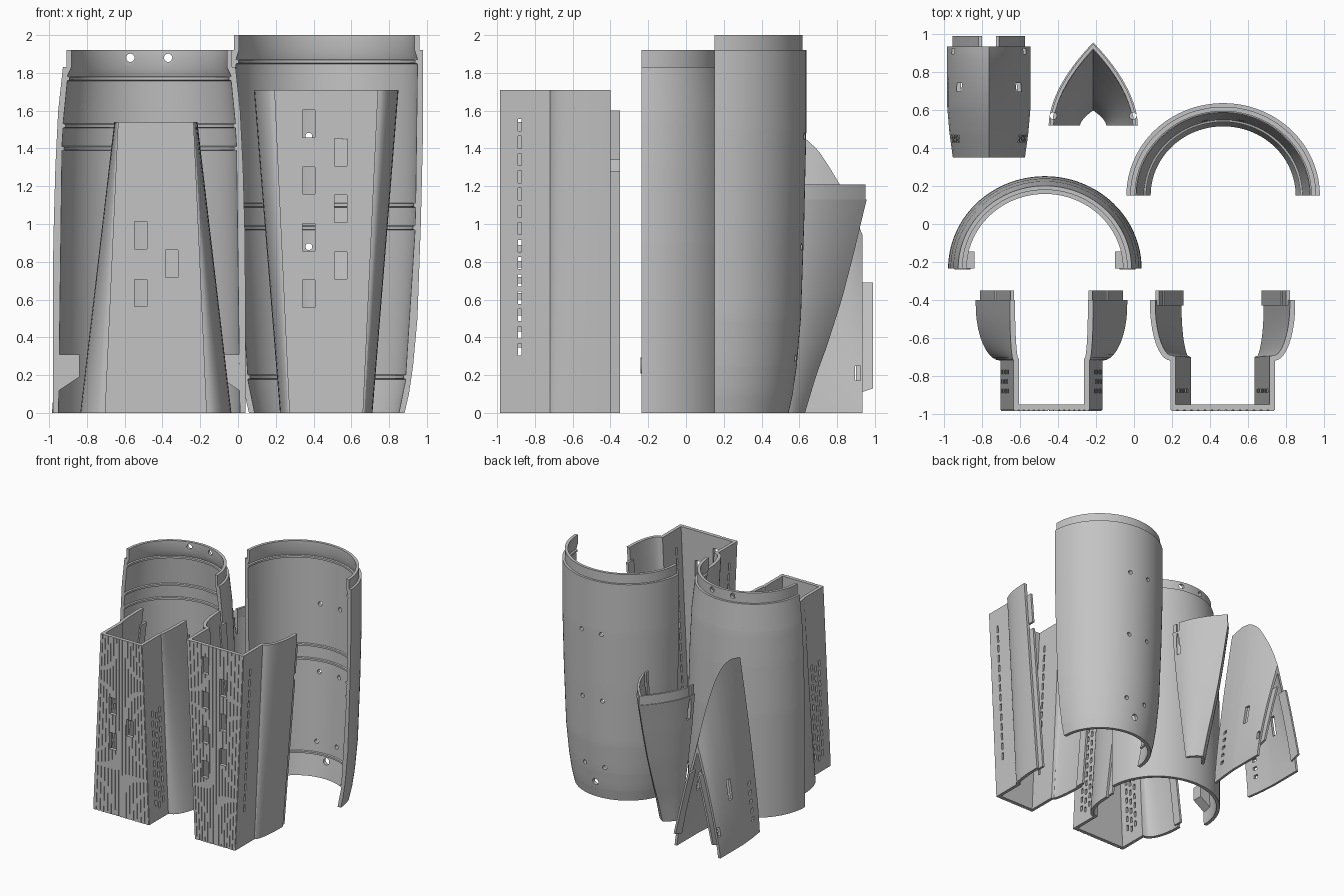
import bpy, bmesh, math
from mathutils import Matrix, Vector

old = bpy.data.objects.get("Cube")
if old:
    bpy.data.objects.remove(old, do_unlink=True)

grey = bpy.data.materials.new("plain grey")
grey.use_nodes = True
grey.diffuse_color = (0.55, 0.55, 0.55, 1)
grey.node_tree.nodes["Principled BSDF"].inputs["Base Color"].default_value = (0.55, 0.55, 0.55, 1)


def finish(name, bm, smooth=True):
    bmesh.ops.recalc_face_normals(bm, faces=bm.faces)
    mesh = bpy.data.meshes.new(name)
    bm.to_mesh(mesh)
    bm.free()
    mesh.materials.append(grey)
    ob = bpy.data.objects.new(name, mesh)
    bpy.context.collection.objects.link(ob)
    return ob


def smooth(ob):
    bpy.ops.object.select_all(action='DESELECT')
    ob.select_set(True)
    bpy.context.view_layer.objects.active = ob
    bpy.ops.object.shade_smooth_by_angle(angle=math.radians(28))


def add_loft(bm, rings):
    """Skin closed rings of points and cap both ends."""
    vs = [[bm.verts.new(p) for p in ring] for ring in rings]
    n = len(vs[0])
    for a, b in zip(vs, vs[1:]):
        for i in range(n):
            j = (i + 1) % n
            bm.faces.new((a[i], a[j], b[j], b[i]))
    # caps as strips, since each ring is an outer line and its inner offset
    for ring in (vs[0], vs[-1]):
        for i in range(n // 2 - 1):
            bm.faces.new((ring[i], ring[i + 1], ring[n - 2 - i], ring[n - 1 - i]))


def shell(line, t):
    """Close an open 2D line with its mitred offset; the line runs clockwise around its inside."""
    pts = [Vector(p) for p in line]
    inner = []
    for i, p in enumerate(pts):
        d1 = (p - pts[max(i - 1, 0)])
        d2 = (pts[min(i + 1, len(pts) - 1)] - p)
        d1, d2 = (d1 if i else d2).normalized(), (d2 if i < len(pts) - 1 else d1).normalized()
        n1, n2 = Vector((d1.y, -d1.x)), Vector((d2.y, -d2.x))
        m = (n1 + n2).normalized()
        inner.append(p + m * t / max(m.dot(n1), 0.5))
    return pts + inner[::-1]


def lerp(table, z):
    for (a, va), (b, vb) in zip(table, table[1:]):
        if z <= b:
            return va + (vb - va) * max(z - a, 0) / (b - a)
    return table[-1][1]


def add_box(bm, c, s):
    bmesh.ops.create_cube(bm, size=1, matrix=Matrix.Translation(c) @ Matrix.Diagonal((*s, 1)))


def add_rod(bm, c, r, length, axis='Y'):
    rot = Matrix.Rotation(math.pi / 2, 4, 'X') if axis == 'Y' else Matrix.Identity(4)
    bmesh.ops.create_cone(bm, cap_ends=True, segments=20, radius1=r, radius2=r, depth=length,
                          matrix=Matrix.Translation(c) @ rot)


def cut(ob, boxes=(), rods=()):
    bm = bmesh.new()
    for c, s in boxes:
        add_box(bm, c, s)
    for args in rods:
        add_rod(bm, *args)
    tool = finish("cutter", bm)
    tool.hide_render = True
    mod = ob.modifiers.new("cut", 'BOOLEAN')
    mod.object, mod.operation, mod.solver = tool, 'DIFFERENCE', 'EXACT'
    bpy.context.view_layer.objects.active = ob
    bpy.ops.object.modifier_apply(modifier=mod.name)
    bpy.data.objects.remove(tool, do_unlink=True)


# Half-round hull shells with collars and inner ribs
def hull(name, cx, cy, table, neck, collar, top, ribs):
    zs = sorted({z for z, _ in table} | {neck * i / 24 for i in range(25)})
    outer = [(lerp(table, z), z) for z in zs] + [(collar, neck), (collar, top)]
    inner = [(lerp(table, 0) - 0.03, 0)]
    for z in ribs:
        r = lerp(table, z) - 0.03
        inner += [(r, z - 0.012), (r - 0.012, z - 0.008), (r - 0.012, z + 0.008), (r, z + 0.012)]
    inner += [(collar - 0.025, neck), (collar - 0.025, top)]
    prof = outer + inner[::-1]
    bm = bmesh.new()
    vs = []
    for k in range(65):
        a = math.pi * k / 64
        vs.append([bm.verts.new((cx + r * math.cos(a), cy + 0.955 * r * math.sin(a), z)) for r, z in prof])
    n = len(prof)
    for a, b in zip(vs, vs[1:]):
        for i in range(n):
            j = (i + 1) % n
            bm.faces.new((a[i], a[j], b[j], b[i]))
    bm.faces.new(vs[0])
    bm.faces.new(vs[-1])
    return finish(name, bm)


upper = hull("upper_hull_half", -0.47, -0.235,
             [(0, 0.51), (0.9, 0.508), (1.3, 0.497), (1.6, 0.482), (1.83, 0.457)],
             1.83, 0.437, 1.92, (1.40, 1.52, 1.77))
cut(upper, rods=[((x, 0.15, 1.88), 0.022, 0.4) for x in (-0.57, -0.37)])
lower = hull("lower_hull_half", 0.47, 0.15,
             [(0, 0.412), (0.1, 0.435), (0.25, 0.457), (0.5, 0.48), (1.0, 0.498), (1.5, 0.51), (1.92, 0.51)],
             1.92, 0.49, 2.0, (0.19, 0.98, 1.10, 1.86))
cut(lower, rods=[((x, 0.55, z), 0.018, 0.4) for x in (0.375, 0.565) for z in (0.29, 0.88, 1.465)]
    + [((0.47, 0.55, 0.14), 0.028, 0.4)])
for ob in (upper, lower):
    smooth(ob)

# Mounting brackets at the foot of the upper hull
for side, label in ((-1, "right"), (1, "left")):
    bm = bmesh.new()
    shape = [(0.49, 0.11), (0.37, 0.19), (0.37, 0.31), (0.49, 0.31)]
    front = [bm.verts.new((-0.47 + side * x, -0.234, z)) for x, z in shape]
    face = bm.faces.new(front)
    ext = bmesh.ops.extrude_face_region(bm, geom=[face])
    moved = [v for v in ext["geom"] if isinstance(v, bmesh.types.BMVert)]
    bmesh.ops.translate(bm, verts=moved, vec=(0, 0.09, 0))
    add_rod(bm, (-0.47 + side * 0.435, -0.236, 0.25), 0.042, 0.008)
    finish(label + "_bracket", bm)


# Channel-shaped front housings with flared rear edges
def housing(name, cx, height, plate, flare, collar, tabs):
    zs = [height * i / 16 for i in range(17)]

    def section(z, inset=0.0):
        p, f = lerp(plate, z) - inset, lerp(flare, z) - inset
        half = [(f, -0.40)]
        for i in range(1, 11):
            a = math.pi / 2 * i / 10
            half.append((p + (f - p) * math.cos(a), -0.42 - 0.30 * math.sin(a)))
        half.append((p, -0.98 + inset))
        return [(-x, y) for x, y in half] + half[::-1]

    def place(line, z, t):
        # the line runs anticlockwise, so the offset goes to the other side
        return [(cx + q.x, q.y, z) for q in shell(line, -t)]

    bm = bmesh.new()
    add_loft(bm, [place(section(z), z, 0.028) for z in zs])
    if collar:
        add_loft(bm, [place(section(height, 0.014), z, 0.014) for z in (height - 0.01, collar)])
    body = finish(name, bm)
    # shallow upright ribs on the front plate
    bm = bmesh.new()
    count = 15
    for k in range(count):
        u0, u1 = (2 * (k + s) / count - 1 for s in (0.14, 0.86))
        vs = [[bm.verts.new((cx + u * lerp(plate, z), y, z))
               for u, y in ((u0, -0.979), (u0, -0.985), (u1, -0.985), (u1, -0.979))] for z in (0, height)]
        for i in range(4):
            j = (i + 1) % 4
            bm.faces.new((vs[0][i], vs[0][j], vs[1][j], vs[1][i]))
        bm.faces.new(vs[0])
        bm.faces.new(vs[1])
    ribs = finish(name + "_ribs", bm)
    # joining tabs behind the flared edges
    bm = bmesh.new()
    for side in (-1, 1):
        for z0, z1 in tabs:
            add_loft(bm, [[(cx + side * (lerp(flare, z) - d), y, z)
                           for d, y in ((0.02, -0.43), (0.02, -0.35), (0.04, -0.35), (0.04, -0.43))]
                          for z in (z0, z1)])
    finish(name + "_tabs", bm)
    return body, ribs


def windows(parts, places):
    for part in parts:
        cut(part, [((x, -0.98, z), (0.066, 0.12, 0.145)) for x, z in places])


body, ribs = housing("lower_front_housing", -0.435, 1.54, [(0, 0.27), (1.54, 0.20)],
                     [(0, 0.40), (1.54, 0.22)], 1.625, [(0.02, 0.7), (0.76, 1.4)])
windows((body, ribs), [(-0.515, 0.94), (-0.515, 0.635), (-0.35, 0.79)])
cut(body, [((-0.435, y, 0.12 + 0.085 * k + off), (0.9, 0.022, 0.05))
           for y, off in ((-0.78, 0.03), (-0.83, 0), (-0.88, 0.03)) for k in range(10)])
smooth(body)

body, ribs = housing("upper_front_housing", 0.467, 1.71, [(0, 0.195), (1.71, 0.275)],
                     [(0, 0.245), (1.71, 0.383)], None, [(0.0, 1.28), (1.34, 1.6)])
windows((body, ribs), [(0.375, 0.63 + 0.3 * k) for k in range(4)] + [(0.545, 0.78 + 0.3 * k) for k in range(3)])
cut(body, [((0.467, -0.88, 0.335 + 0.0915 * k), (0.9, 0.018, 0.064)) for k in range(14)])
smooth(body)

# Tent-shaped rear fairing with a curved ridge
ridge = [(0.35, 1.47), (0.48, 1.50), (0.56, 1.49), (0.63, 1.455), (0.70, 1.39), (0.76, 1.30),
         (0.82, 1.20), (0.88, 1.08), (0.935, 0.94)]
base = [(0.35, 0.19), (0.48, 0.208), (0.62, 0.22), (0.94, 0.22)]


def tent(y, t, s0=0.0):
    w, h = lerp(base, y), lerp(ridge, y)
    half = [(w * (1 - s ** 1.25), h * s) for s in (i / 14 for i in range(14))]
    line = [(-x, z) for x, z in half] + [(0, h)] + half[::-1]
    return [(-0.765 + q.x, y, max(q.y, 0)) for q in shell(line, t)]


bm = bmesh.new()
add_loft(bm, [tent(0.35 + 0.585 * i / 26, 0.022) for i in range(27)])
fairing = finish("ridged_fairing", bm)
cut(fairing, [((-0.765, 0.91, 0.21), (0.6, 0.03, 0.075)), ((-0.765, 0.72, 0.50), (0.6, 0.045, 0.17))]
    + [((-0.765, 0.45, 0.15 + 0.075 * k), (0.6, 0.04, 0.03)) for k in range(5)])
smooth(fairing)

bm = bmesh.new()
for side in (-1, 1):
    rings = []
    for z in (0.10, 0.30, 0.50, 0.69):
        x = 0.22 * (1 - (z / 0.94) ** 1.25) - 0.016
        back = 0.99
        rings.append([(-0.765 + side * (x - d), y, z + (0.03 if z < 0.2 and y == back else 0))
                      for d, y in ((0, 0.90), (0, back), (0.018, back), (0.018, 0.90))])
    add_loft(bm, rings)
finish("ridged_fairing_tabs", bm)

# Pointed-arch rear fairing, narrowing to the foot
tip = [(0, 0.63), (0.2, 0.69), (0.35, 0.745), (0.6, 0.825), (0.85, 0.89), (1.0, 0.925), (1.13, 0.957)]
width = [(0, 0.095), (0.35, 0.145), (0.6, 0.18), (0.85, 0.21), (1.13, 0.235)]


def arch(z, t, inset=0.0):
    w, p = lerp(width, z) - inset, lerp(tip, z) - inset
    half = [(w * (1 - s ** 1.8), 0.52 + (p - 0.52) * s) for s in (i / 14 for i in range(14))]
    line = [(-x, y) for x, y in half] + [(0, p)] + half[::-1]
    return [(-0.215 + q.x, max(q.y, 0.52), z) for q in shell(line, t)]


bm = bmesh.new()
add_loft(bm, [arch(1.13 * i / 20, 0.026) for i in range(21)])
fin = finish("arched_fairing", bm)
bm = bmesh.new()
add_loft(bm, [[(x, y, z) for x, y, _ in arch(1.13, 0.018, 0.008)] for z in (1.12, 1.21)])
rim = finish("arched_fairing_collar", bm)
for ob in (fin, rim):
    cut(ob, rods=[((-0.215 + s * 0.21, 0.57, 1.12), 0.018, 0.4, 'Z') for s in (-1, 1)])
    smooth(ob)
